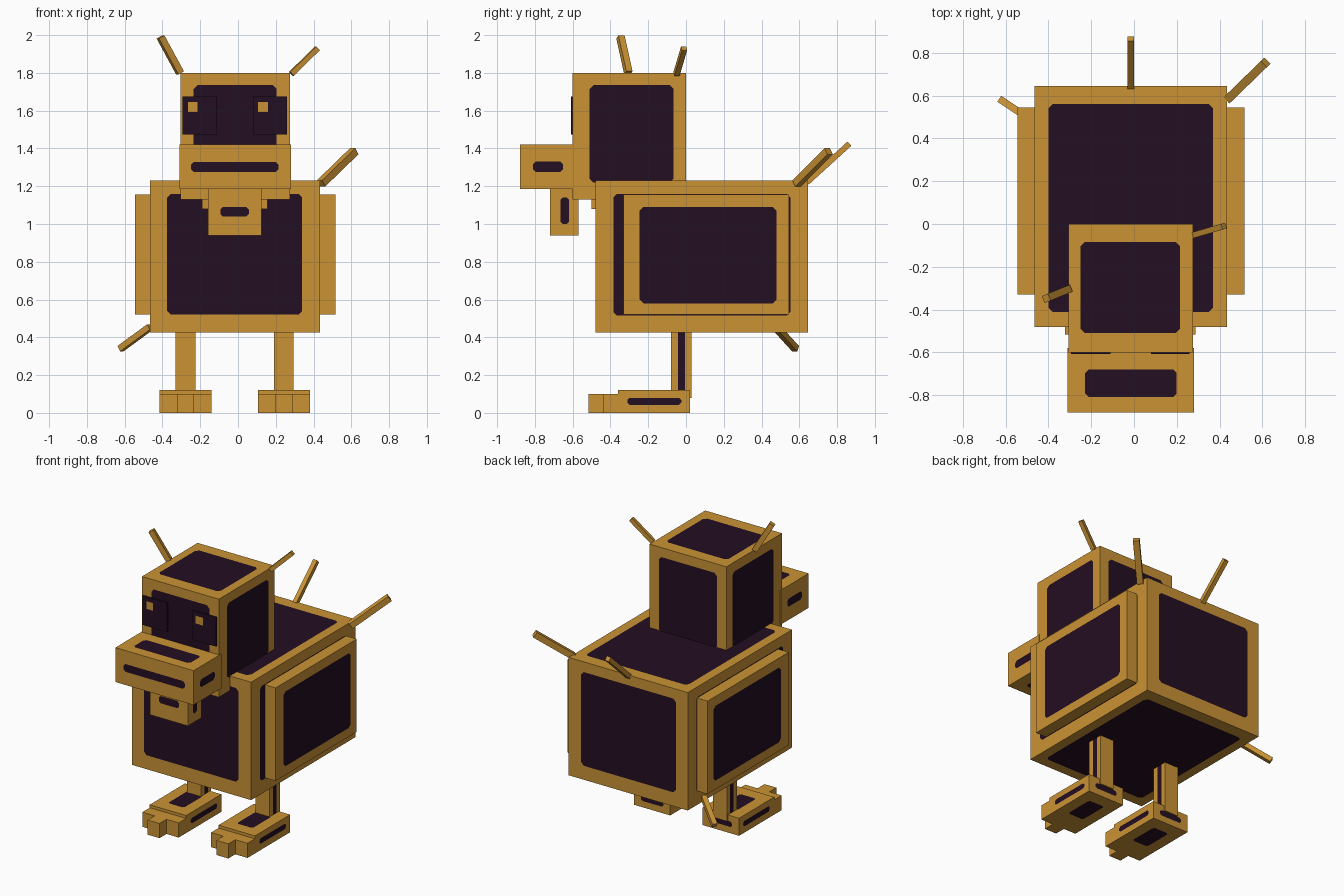
import bpy, bmesh
from mathutils import Vector

if "Cube" in bpy.data.objects:
    bpy.data.objects.remove(bpy.data.objects["Cube"])


def material(name, rgb):
    m = bpy.data.materials.new(name)
    m.diffuse_color = (*rgb, 1)
    m.use_nodes = True
    m.node_tree.nodes["Principled BSDF"].inputs["Base Color"].default_value = m.diffuse_color
    return m


ORANGE = material("orange", (0.590, 0.290, 0.035))
DARK = material("dark plum", (0.0176, 0.0044, 0.0160))


def finish(name, bm, mats):
    bmesh.ops.remove_doubles(bm, verts=bm.verts, dist=1e-5)
    bmesh.ops.recalc_face_normals(bm, faces=bm.faces)
    me = bpy.data.meshes.new(name)
    bm.to_mesh(me)
    bm.free()
    for m in mats:
        me.materials.append(m)
    ob = bpy.data.objects.new(name, me)
    bpy.context.collection.objects.link(ob)
    return ob


def box(name, x, y, z, panels=None, cut=0.02, mats=(ORANGE, DARK)):
    """Box from three ranges; panels maps an axis to the (u0, u1, v0, v1)
    rectangle of the dark inset on both faces across that axis."""
    panels = panels or {}
    rng = (x, y, z)
    bm = bmesh.new()
    for axis in range(3):
        u, v = [a for a in range(3) if a != axis]
        for side in rng[axis]:
            def vert(a, b):
                co = [0, 0, 0]
                co[axis], co[u], co[v] = side, a, b
                return bm.verts.new(co)
            (a0, a1), (b0, b1) = rng[u], rng[v]
            outer = [vert(a0, b0), vert(a1, b0), vert(a1, b1), vert(a0, b1)]
            p = panels.get("xyz"[axis])
            if not p:
                bm.faces.new(outer)
                continue
            # clipped-corner panel, ringed by a frame
            p0, p1, q0, q1 = p
            c = cut
            inner = [vert(*k) for k in (
                (p0, q0 + c), (p0 + c, q0), (p1 - c, q0), (p1, q0 + c),
                (p1, q1 - c), (p1 - c, q1), (p0 + c, q1), (p0, q1 - c))]
            bm.faces.new(inner).material_index = 1
            for i in range(4):
                j = (i + 1) % 4
                bm.faces.new((outer[i], inner[2 * i], inner[2 * i + 1]))
                bm.faces.new((outer[i], inner[2 * i + 1],
                              inner[2 * j], outer[j]))
    return finish(name, bm, mats)


def stick(name, start, end, w):
    a, b = Vector(start), Vector(end)
    d = b - a
    bm = bmesh.new()
    bmesh.ops.create_cube(bm, size=1)
    bmesh.ops.scale(bm, vec=(w, w, d.length), verts=bm.verts)
    ob = finish(name, bm, [ORANGE])
    ob.rotation_mode = 'QUATERNION'
    ob.rotation_quaternion = d.to_track_quat('Z', 'Y')
    ob.location = (a + b) / 2


CX = -0.015  # mirror plane of the body

# Body and wings
box("body", (-0.465, 0.435), (-0.48, 0.645), (0.425, 1.23), {
    "x": (-0.385, 0.553, 0.515, 1.16),
    "y": (-0.375, 0.34, 0.52, 1.16),
    "z": (-0.40, 0.37, -0.41, 0.56)})
for side, s in (("left", -1), ("right", 1)):
    xs = sorted((CX + s * 0.45, CX + s * 0.53))
    box(side + "_wing", xs, (-0.33, 0.545), (0.52, 1.155),
        {"x": (-0.245, 0.48, 0.58, 1.09)})

# Head and neck
box("head", (-0.305, 0.275), (-0.60, 0.0), (1.13, 1.80), {
    "x": (-0.51, -0.065, 1.22, 1.735),
    "y": (-0.235, 0.205, 1.22, 1.735),
    "z": (-0.25, 0.215, -0.51, -0.085)})
box("neck", (-0.19, 0.155), (-0.50, -0.10), (1.08, 1.20))

# Eyes: dark plates with a small light square
for side, x, p in (("left", (-0.295, -0.11), (-0.265, -0.215)),
                   ("right", (0.08, 0.26), (0.105, 0.16))):
    box(side + "_eye", x, (-0.608, -0.60), (1.475, 1.675),
        {"y": (*p, 1.592, 1.645)}, 0.001, (DARK, ORANGE))

# Beak and wattle
box("beak", (-0.31, 0.28), (-0.88, -0.58), (1.185, 1.42), {
    "x": (-0.81, -0.65, 1.275, 1.33),
    "y": (-0.25, 0.215, 1.275, 1.328),
    "z": (-0.228, 0.198, -0.807, -0.68)}, 0.015)
box("wattle", (-0.16, 0.125), (-0.72, -0.57), (0.94, 1.185), {
    "x": (-0.665, -0.62, 1.0, 1.14),
    "y": (-0.092, 0.057, 1.04, 1.09)}, 0.012)

# Legs and feet
for side, cx in (("left", -0.2775), ("right", 0.2425)):
    box(side + "_leg", (cx - 0.0525, cx + 0.0525), (-0.08, 0.03),
        (0.08, 0.43), {"x": (-0.042, -0.005, 0.10, 0.428)}, 0.001)
    box(side + "_foot", (cx - 0.1375, cx + 0.1375), (-0.36, 0.02),
        (0.0, 0.12), {
            "x": (-0.31, -0.025, 0.043, 0.08),
            "y": (cx - 0.085, cx + 0.085, 0.043, 0.08),
            "z": (cx - 0.06, cx + 0.06, -0.275, -0.07)}, 0.012)
    box(side + "_toes", (cx - 0.1375, cx + 0.1375), (-0.44, -0.36),
        (0.0, 0.10))
    box(side + "_middle_toe", (cx - 0.045, cx + 0.045), (-0.515, -0.44),
        (0.0, 0.10))

# Loose straws sticking out
stick("head_straw_left", (-0.307, -0.305, 1.80), (-0.41, -0.347, 1.99), 0.035)
stick("head_straw_right", (0.283, -0.05, 1.795), (0.42, -0.01, 1.93), 0.028)
stick("back_straw_right", (0.44, 0.585, 1.215), (0.615, 0.755, 1.385), 0.04)
stick("back_straw_middle", (CX, 0.64, 1.22), (CX, 0.865, 1.425), 0.03)
stick("lower_straw_left", (-0.465, 0.475, 0.455), (-0.622, 0.58, 0.34), 0.033)
